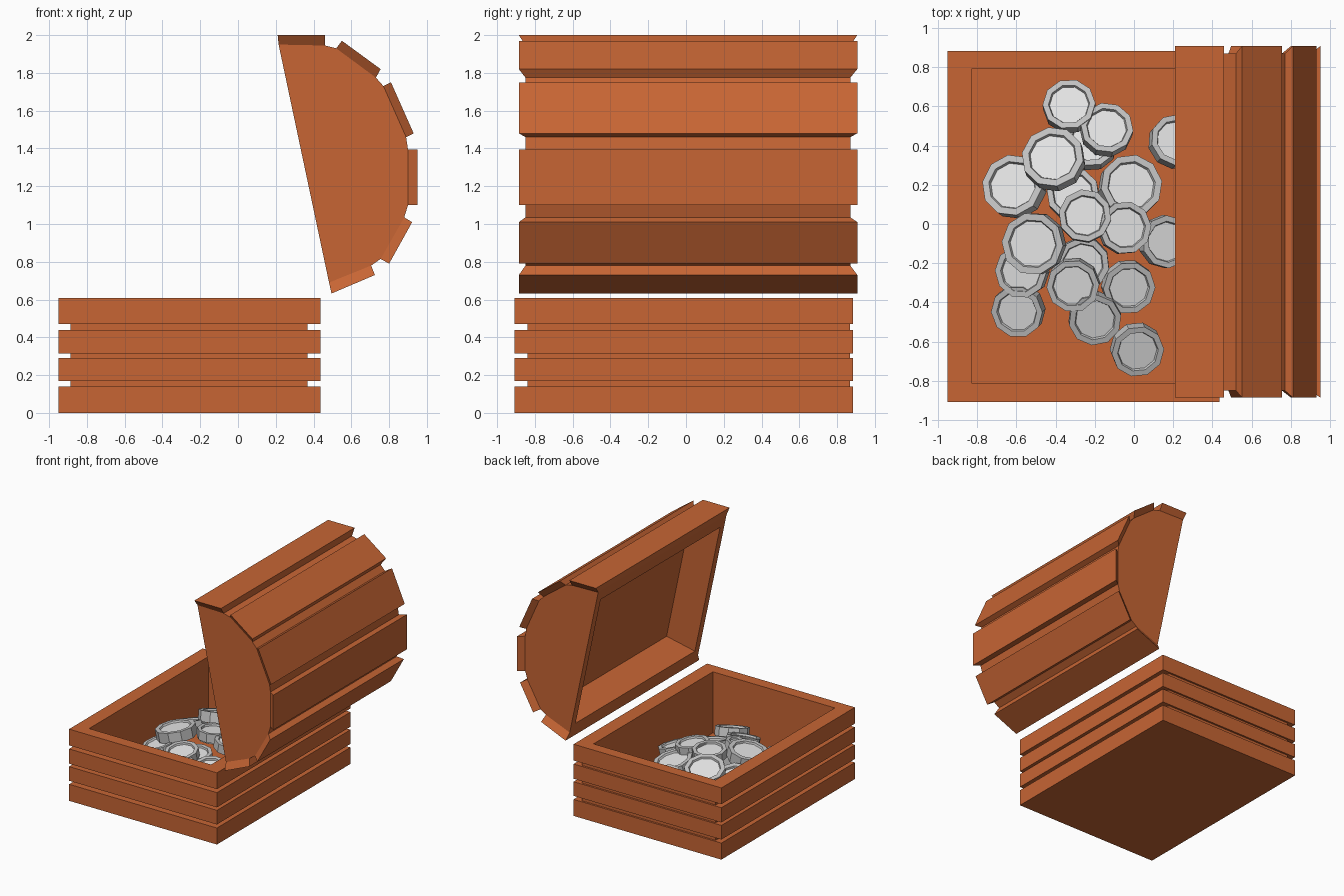
import bpy, bmesh, math
from mathutils import Vector, Matrix

if "Cube" in bpy.data.objects:
    bpy.data.objects.remove(bpy.data.objects["Cube"])


def material(name, rgb):
    m = bpy.data.materials.new(name)
    m.diffuse_color = (*rgb, 1)
    m.use_nodes = True
    m.node_tree.nodes["Principled BSDF"].inputs["Base Color"].default_value = m.diffuse_color
    return m


WOOD = material("orange brown wood", (0.57, 0.13, 0.034))
RIM = material("grey coin rim", (0.54, 0.54, 0.54))
FACE = material("light grey coin face", (0.78, 0.78, 0.78))


def finish(bm, name, *mats):
    bmesh.ops.recalc_face_normals(bm, faces=bm.faces)
    me = bpy.data.meshes.new(name)
    bm.to_mesh(me)
    bm.free()
    ob = bpy.data.objects.new(name, me)
    bpy.context.collection.objects.link(ob)
    for m in mats:
        me.materials.append(m)
    return ob


def loft(bm, loops):
    """Skin a closed solid through loops of points; return the two end caps."""
    rows = [[bm.verts.new(p) for p in loop] for loop in loops]
    n = len(rows[0])
    for a, b in zip(rows, rows[1:]):
        for i in range(n):
            bm.faces.new((a[i], a[(i + 1) % n], b[(i + 1) % n], b[i]))
    return bm.faces.new(rows[0]), bm.faces.new(rows[-1])


def prism(name, profile, y0, y1):
    bm = bmesh.new()
    loft(bm, [[(x, y, z) for x, z in profile] for y in (y0, y1)])
    return finish(bm, name, WOOD)


# Chest base: four boards with grooves between, then over the rim to the floor
def ring(bounds, z):
    x0, x1, y0, y1 = bounds
    return [(x0, y0, z), (x1, y0, z), (x1, y1, z), (x0, y1, z)]


BOARD = (-0.95, 0.437, -0.907, 0.883)
GROOVE = (-0.886, 0.368, -0.84, 0.867)
INSIDE = (-0.83, 0.315, -0.81, 0.79)
loops = []
for z0, z1 in [(0, 0.14), (0.17, 0.29), (0.315, 0.44), (0.47, 0.608)]:
    if z0:
        loops.append(ring(GROOVE, z0))
    loops += [ring(BOARD, z0), ring(BOARD, z1)]
    if z1 < 0.6:
        loops.append(ring(GROOVE, z1))
loops += [ring(INSIDE, 0.608), ring(INSIDE, 0.09)]
bm = bmesh.new()
loft(bm, loops)
finish(bm, "chest_base", WOOD)

# Lid planks: outer edge pair and inner edge pair in the x-z plane
PLANKS = [
    ((0.21, 2.0), (0.46, 2.0), (0.215, 1.95), (0.46, 1.945)),
    ((0.55, 1.97), (0.755, 1.82), (0.52, 1.93), (0.73, 1.775)),
    ((0.81, 1.75), (0.93, 1.48), (0.77, 1.73), (0.89, 1.46)),
    ((0.95, 1.395), (0.95, 1.10), (0.90, 1.395), (0.90, 1.10)),
    ((0.922, 1.01), (0.80, 0.79), (0.88, 1.035), (0.755, 0.815)),
    ((0.725, 0.73), (0.495, 0.632), (0.705, 0.78), (0.482, 0.69)),
]
for k, (o1, o2, i1, i2) in enumerate(PLANKS):
    bm = bmesh.new()
    outer = [(p[0], y, p[1]) for p, y in
             ((o1, -0.885), (o2, -0.885), (o2, 0.907), (o1, 0.907))]
    inner = [(p[0], y, p[1]) for p, y in
             ((i1, -0.85), (i2, -0.85), (i2, 0.87), (i1, 0.87))]
    loft(bm, [outer, inner])
    finish(bm, f"lid_plank_{k + 1}", WOOD)

# Lid core: solid half-barrel hollowed from its flat side
core = prism("lid_core", [p for pl in PLANKS for p in pl[2:]], -0.85, 0.87)
top, low = Vector((0.21, 2.0)), Vector((0.495, 0.632))
along = (low - top).normalized()
out = Vector((-along.y, along.x))
length = (low - top).length


def on_lid(u, d):
    return tuple(top + along * u + out * d)


cutter = prism("lid_cavity_cutter",
               [on_lid(0.14, -0.1), on_lid(0.14, 0.27),
                on_lid(length - 0.12, 0.27), on_lid(length - 0.12, -0.1)],
               -0.79, 0.81)
cutter.hide_render = True
mod = core.modifiers.new("hollow", "BOOLEAN")
mod.operation, mod.solver, mod.object = "DIFFERENCE", "EXACT", cutter
bpy.context.view_layer.objects.active = core
bpy.ops.object.modifier_apply(modifier="hollow")
bpy.data.objects.remove(cutter)


# Coins: ten-sided discs with a raised rim on both sides
def coin(name, x, y, z, r):
    def circle(rad, h):
        return [(rad * math.cos(math.tau * i / 10), rad * math.sin(math.tau * i / 10), h)
                for i in range(10)]
    h = r * 0.27
    bm = bmesh.new()
    caps = loft(bm, [circle(r * 0.74, -h + 0.015), circle(r * 0.78, -h),
                     circle(r, -h), circle(r, h),
                     circle(r * 0.78, h), circle(r * 0.74, h - 0.015)])
    for f in caps:
        f.material_index = 1
    # lean outward from the middle of the pile
    away = Vector((x + 0.25, y + 0.07, 0))
    axis = Vector((-away.y, away.x, 0)).normalized()
    tilt = Matrix.Rotation(math.radians(min(45 * away.length, 20)), 4, axis)
    spin = Matrix.Rotation(x * 9 + y * 5, 4, "Z")
    bm.transform(Matrix.Translation((x, y, z)) @ tilt @ spin)
    finish(bm, name, RIM, FACE)


COINS = [
    (-0.33, 0.60, 0.28, 0.135), (-0.14, 0.48, 0.31, 0.135),
    (-0.41, 0.33, 0.39, 0.16), (-0.22, 0.41, 0.25, 0.135),
    (-0.61, 0.19, 0.31, 0.16), (-0.31, 0.15, 0.32, 0.135),
    (-0.02, 0.19, 0.30, 0.16), (-0.25, 0.04, 0.40, 0.135),
    (-0.05, -0.02, 0.38, 0.135), (0.16, -0.09, 0.28, 0.135),
    (0.21, 0.42, 0.25, 0.135), (-0.51, -0.10, 0.40, 0.16),
    (-0.57, -0.24, 0.31, 0.135), (-0.59, -0.44, 0.26, 0.135),
    (-0.26, -0.20, 0.29, 0.135), (-0.31, -0.31, 0.34, 0.135),
    (-0.03, -0.32, 0.28, 0.135), (-0.20, -0.48, 0.29, 0.135),
    (0.015, -0.64, 0.25, 0.135),
]
for k, c in enumerate(COINS):
    coin(f"coin_{k + 1}", *c)
